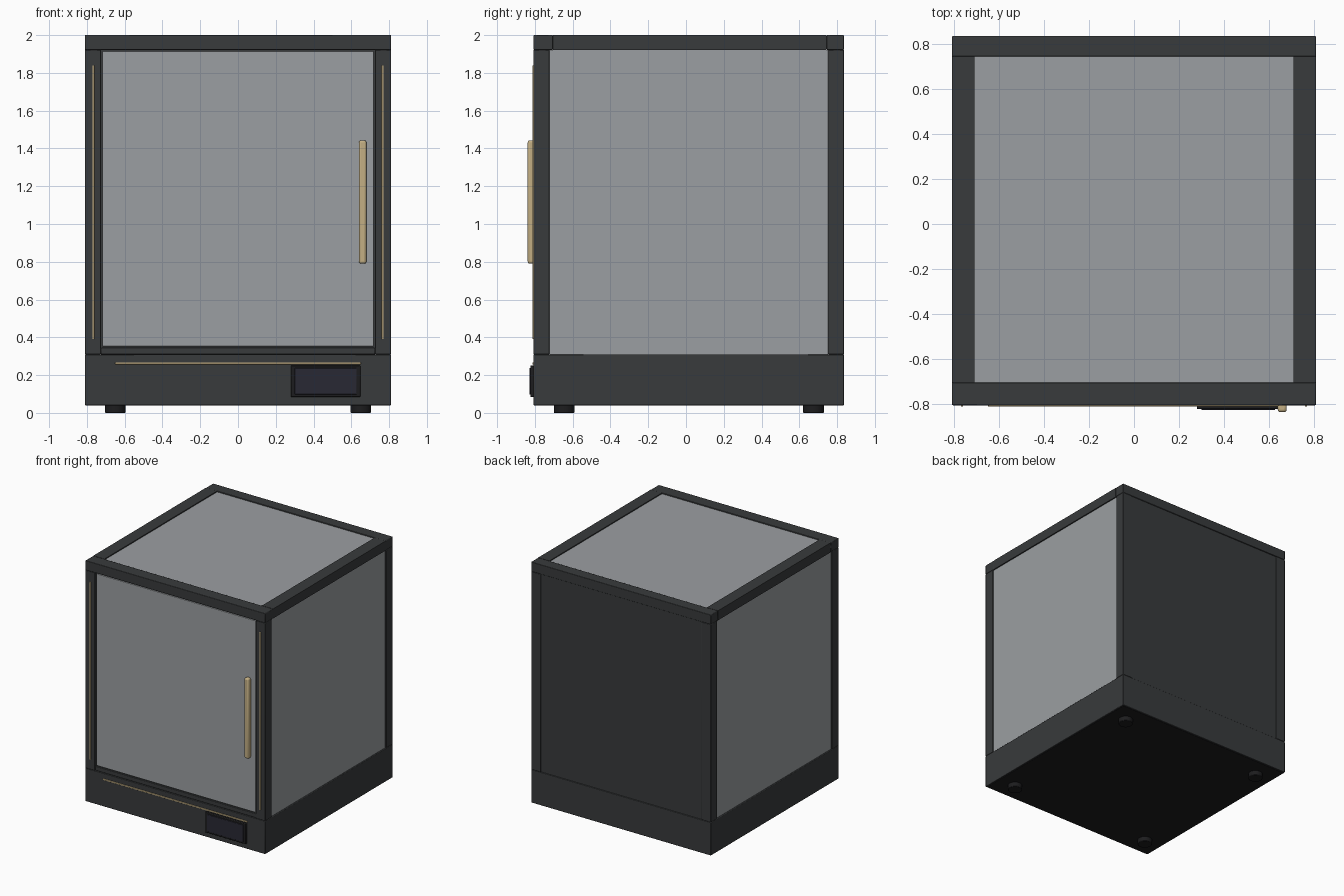
import bpy

if "Cube" in bpy.data.objects:
    bpy.data.objects.remove(bpy.data.objects["Cube"])


def material(name, r, g, b):
    m = bpy.data.materials.new(name)
    m.diffuse_color = (r, g, b, 1)
    m.use_nodes = True
    m.node_tree.nodes["Principled BSDF"].inputs["Base Color"].default_value = m.diffuse_color
    return m


CHARCOAL = material("charcoal_metal", 0.04, 0.043, 0.045)
GLASS = material("tinted_glass", 0.33, 0.345, 0.36)
BRASS = material("brass", 0.55, 0.43, 0.23)
BLACK = material("black_rubber", 0.012, 0.012, 0.013)
SCREEN = material("screen", 0.022, 0.022, 0.034)


def finish(ob, name, mat, bevel, segments):
    ob.name = name
    ob.data.materials.append(mat)
    if bevel:
        mod = ob.modifiers.new("Bevel", 'BEVEL')
        mod.width, mod.segments = bevel, segments
        mod.limit_method = 'ANGLE'
    bpy.ops.object.shade_smooth_by_angle()
    return ob


def box(name, x, y, z, mat, bevel=0.004, segments=2):
    """Box given as (min, max) on each axis."""
    bpy.ops.mesh.primitive_cube_add(size=1)
    ob = bpy.context.object
    ob.location = [(a + b) / 2 for a, b in (x, y, z)]
    ob.scale = [b - a for a, b in (x, y, z)]
    bpy.ops.object.transform_apply(location=False, rotation=False, scale=True)
    return finish(ob, name, mat, bevel, segments)


W = 0.81                    # half width
F, B = -0.807, 0.837        # front and back planes
Z0, Z1, Z2, Z3 = 0.04, 0.31, 1.922, 2.0

# Base
box("base", (-W, W), (F, B), (Z0, Z1), CHARCOAL)

# Top frame
box("top_rail_front", (-W, W), (F, -0.705), (Z2, Z3), CHARCOAL)
box("top_rail_back", (-W, W), (0.745, B), (Z2, Z3), CHARCOAL)
box("top_glass", (-0.715, 0.715), (-0.71, 0.75), (1.965, 1.992), GLASS, 0)

# Parts repeated left and right
for side, s in (("left", -1), ("right", 1)):
    def span(a, b):
        return tuple(sorted((s * a, s * b)))
    box(f"top_rail_{side}", span(0.71, W), (-0.705, 0.745), (Z2, Z3), CHARCOAL, 0)
    box(f"front_post_{side}", span(0.725, W), (F, -0.722), (Z1, Z2), CHARCOAL)
    box(f"back_post_{side}", span(0.725, W), (0.752, B), (Z1, Z2), CHARCOAL)
    box(f"side_glass_{side}", span(0.775, 0.8), (-0.722, 0.752), (Z1, Z2), GLASS, 0)
    box(f"light_strip_{side}", span(0.761, 0.771), (-0.813, -0.80), (0.39, 1.84), BRASS, 0.002)
    # Feet
    for end, y in (("front", -0.645), ("back", 0.675)):
        bpy.ops.mesh.primitive_cylinder_add(vertices=32, radius=0.055, depth=0.045,
                                            location=(s * 0.65, y, 0.0225))
        finish(bpy.context.object, f"foot_{end}_{side}", BLACK, 0.004, 2)

# Underside and back
box("bottom_plate", (-0.80, 0.80), (F + 0.01, B - 0.01), (0.038, 0.05), BLACK, 0)
box("back_panel", (-0.725, 0.725), (0.80, 0.83), (Z1, Z2), CHARCOAL, 0)

# Door
box("door_sill", (-0.725, 0.725), (-0.80, -0.722), (Z1, 0.345), CHARCOAL)
box("door_glass", (-0.718, 0.718), (-0.80, -0.778), (0.352, 1.915), GLASS, 0.003)
box("door_handle", (0.64, 0.68), (-0.838, -0.798), (0.79, 1.443), BRASS, 0.012, 3)

# Base trim and control panel
box("base_strip", (-0.65, 0.65), (-0.813, -0.80), (0.257, 0.268), BRASS, 0.002)
box("display_bezel", (0.28, 0.648), (-0.824, -0.80), (0.083, 0.252), BLACK, 0.005)
box("display_screen", (0.30, 0.628), (-0.829, -0.82), (0.098, 0.237), SCREEN, 0.002)
